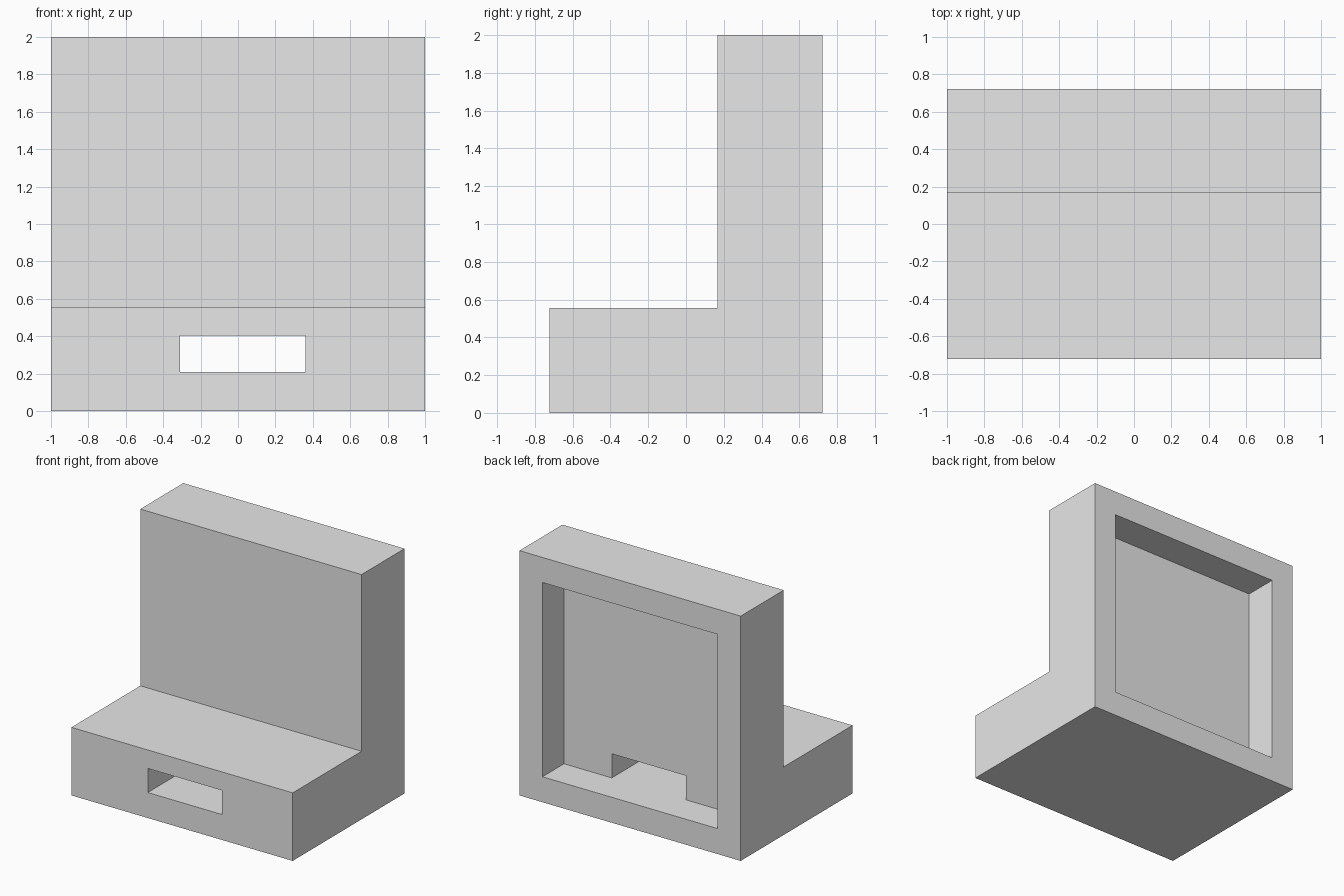
import bpy
import bmesh

cube = bpy.data.objects.get("Cube")
if cube:
    bpy.data.objects.remove(cube, do_unlink=True)

grey = bpy.data.materials.new("plain_grey")
grey.use_nodes = True
colour = (0.8, 0.8, 0.8, 1)
grey.diffuse_color = colour
grey.node_tree.nodes["Principled BSDF"].inputs["Base Color"].default_value = colour


def extrude_profile(name, points, axis, start, end):
    """Solid from a closed 2D profile swept along x (axis 0) or y (axis 1)."""
    def place(p, t):
        return (t, p[0], p[1]) if axis == 0 else (p[0], t, p[1])
    bm = bmesh.new()
    face = bm.faces.new([bm.verts.new(place(p, start)) for p in points])
    grown = bmesh.ops.extrude_face_region(bm, geom=[face])["geom"]
    shift = [0, 0, 0]
    shift[axis] = end - start
    bmesh.ops.translate(bm, vec=shift,
                        verts=[v for v in grown if isinstance(v, bmesh.types.BMVert)])
    bmesh.ops.recalc_face_normals(bm, faces=bm.faces)
    mesh = bpy.data.meshes.new(name)
    bm.to_mesh(mesh)
    bm.free()
    mesh.materials.append(grey)
    obj = bpy.data.objects.new(name, mesh)
    bpy.context.collection.objects.link(obj)
    return obj


def cut(body, name, x0, x1, z0, z1, y0, y1):
    """Cut a rectangular pocket running along y out of the body."""
    cutter = extrude_profile(name, [(x0, z0), (x1, z0), (x1, z1), (x0, z1)], 1, y0, y1)
    cutter.hide_render = True
    mod = body.modifiers.new(name, "BOOLEAN")
    mod.operation = "DIFFERENCE"
    mod.solver = "EXACT"
    mod.object = cutter
    bpy.context.view_layer.objects.active = body
    bpy.ops.object.modifier_apply(modifier=mod.name)
    bpy.data.objects.remove(cutter, do_unlink=True)


# L-shaped housing: low front ledge and tall back block
front, back, step, ledge = -0.722, 0.722, 0.167, 0.556
housing = extrude_profile("housing", [(front, 0), (back, 0), (back, 2), (step, 2),
                                      (step, ledge), (front, ledge)], 0, -1, 1)

# Square recess in the back, then the slot from the front into its floor
floor = 0.208
cut(housing, "back_recess", -0.792, 0.792, floor, 1.795, 0.444, 1)
cut(housing, "front_slot", -0.31, 0.36, floor, 0.405, -1, 0.6)
